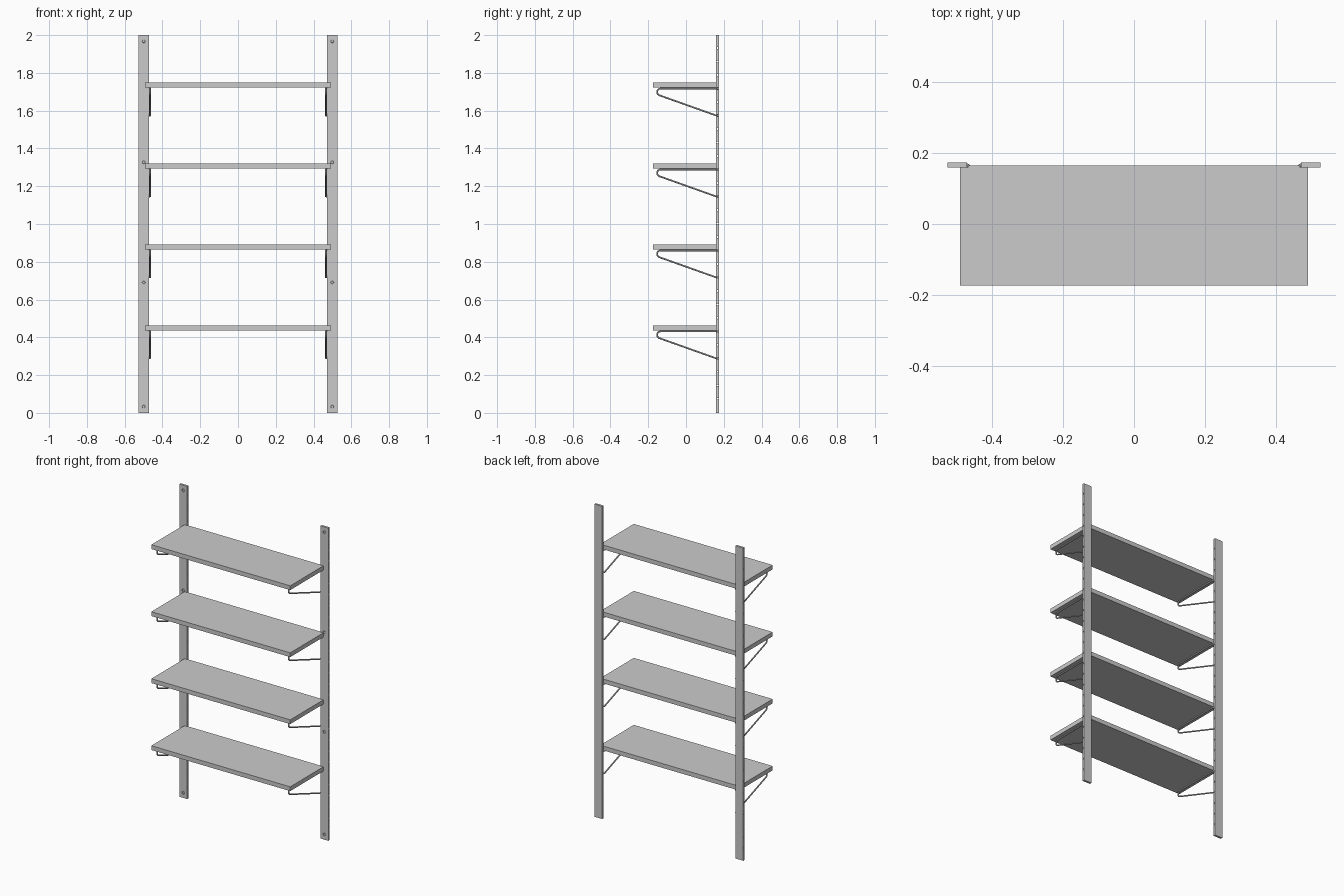
import bpy, bmesh
from math import cos, sin, radians, pi
from mathutils import Matrix, Vector

if "Cube" in bpy.data.objects:
    bpy.data.objects.remove(bpy.data.objects["Cube"])

PITCH = 2 / 28                     # spacing of the side holes
Z0 = 0.003                         # small lift of the hole row
X_IN, X_OUT = 0.4715, 0.527        # upright width limits
Y_F, Y_B = 0.160, 0.174            # upright depth limits
Y_MID = (Y_F + Y_B) / 2
SCREW_Z = (0.033, 0.69, 1.327, 1.967)


def add_object(name, bm):
    me = bpy.data.meshes.new(name)
    bm.to_mesh(me)
    bm.free()
    ob = bpy.data.objects.new(name, me)
    bpy.context.collection.objects.link(ob)
    return ob


def box(bm, lo, hi):
    lo, hi = Vector(lo), Vector(hi)
    m = Matrix.Translation((lo + hi) / 2) @ Matrix.Diagonal((*(hi - lo), 1))
    bmesh.ops.create_cube(bm, size=1, matrix=m)


def cylinder(bm, centre, r1, r2, depth, axis, seg=16):
    rot = Matrix.Rotation(pi / 2, 4, axis)
    bmesh.ops.create_cone(bm, cap_ends=True, segments=seg, radius1=r1, radius2=r2,
                          depth=depth, matrix=Matrix.Translation(centre) @ rot)


def apply_modifiers(ob):
    dg = bpy.context.evaluated_depsgraph_get()
    me = bpy.data.meshes.new_from_object(ob.evaluated_get(dg))
    ob.modifiers.clear()
    ob.data = me


def smooth(ob):
    bpy.ops.object.select_all(action='DESELECT')
    ob.select_set(True)
    bpy.context.view_layer.objects.active = ob
    bpy.ops.object.shade_smooth_by_angle(angle=radians(35))


# Uprights with a row of side holes and recessed wall screws
def upright(side, s):
    x_mid = s * (X_IN + X_OUT) / 2
    bm = bmesh.new()
    box(bm, (min(s * X_IN, s * X_OUT), Y_F, 0), (max(s * X_IN, s * X_OUT), Y_B, 2))
    ob = add_object(side + "_upright", bm)

    cut = bmesh.new()
    for k in range(1, 28):
        cylinder(cut, (x_mid, Y_MID, k * PITCH + Z0), 0.005, 0.005, 0.08, 'Y', 12)
    for z in SCREW_Z:
        cylinder(cut, (s * 0.499, Y_F, z), 0.010, 0.010, 0.008, 'X', 20)
    cutter = add_object(side + "_hole_cutter", cut)
    mod = ob.modifiers.new("holes", 'BOOLEAN')
    mod.operation, mod.solver, mod.object = 'DIFFERENCE', 'EXACT', cutter
    apply_modifiers(ob)
    bpy.data.objects.remove(cutter)
    smooth(ob)

    heads = bmesh.new()
    for z in SCREW_Z:
        cylinder(heads, (s * 0.499, Y_F + 0.0025, z), 0.0085, 0.0065, 0.004, 'X', 20)
    smooth(add_object(side + "_screws", heads))


# Bent wire bracket whose two ends hook into the upright
def bracket(name, s, z):
    x, r = 0.4655, 0.0185
    hook = [(0.49, Y_MID, 0), (0.473, Y_MID, 0), (0.468, 0.165, 0), (x, 0.160, 0)]
    low = -2 * PITCH
    pts = list(hook)
    for i in range(11):                       # rounded nose
        a = radians(90 + i * 16.08)
        pts.append((x, -0.1345 + r * cos(a), -r + r * sin(a)))
    pts += [(px, py, low) for px, py, _ in reversed(hook)]

    cu = bpy.data.curves.new(name, 'CURVE')
    cu.dimensions = '3D'
    cu.bevel_depth, cu.bevel_resolution, cu.use_fill_caps = 0.0045, 2, True
    sp = cu.splines.new('POLY')
    sp.points.add(len(pts) - 1)
    for p, (px, py, pz) in zip(sp.points, pts):
        p.co = (s * px, py, z + pz, 1)
    tmp = bpy.data.objects.new(name + "_path", cu)
    bpy.context.collection.objects.link(tmp)
    dg = bpy.context.evaluated_depsgraph_get()
    me = bpy.data.meshes.new_from_object(tmp.evaluated_get(dg))
    bpy.data.objects.remove(tmp)
    ob = bpy.data.objects.new(name, me)
    bpy.context.collection.objects.link(ob)
    smooth(ob)


# Shelf board with shallow back corners notched around the uprights
def shelf(name, z):
    half = [(0.4915, -0.174), (0.4915, Y_F), (0.468, Y_F), (0.468, 0.165)]
    outline = half + [(-x, y) for x, y in reversed(half)]
    bm = bmesh.new()
    face = bm.faces.new([bm.verts.new((x, y, z)) for x, y in outline])
    ext = bmesh.ops.extrude_face_region(bm, geom=[face])
    top = [v for v in ext["geom"] if isinstance(v, bmesh.types.BMVert)]
    bmesh.ops.translate(bm, verts=top, vec=(0, 0, 0.0275))
    bmesh.ops.recalc_face_normals(bm, faces=bm.faces)
    add_object(name, bm)


SIDES = (("left", -1), ("right", 1))
for side, s in SIDES:
    upright(side, s)

for n, k in enumerate((6, 12, 18, 24), 1):
    z = k * PITCH + Z0
    shelf(f"shelf_{n}", z + 0.0045)
    for side, s in SIDES:
        bracket(f"{side}_bracket_{n}", s, z)
